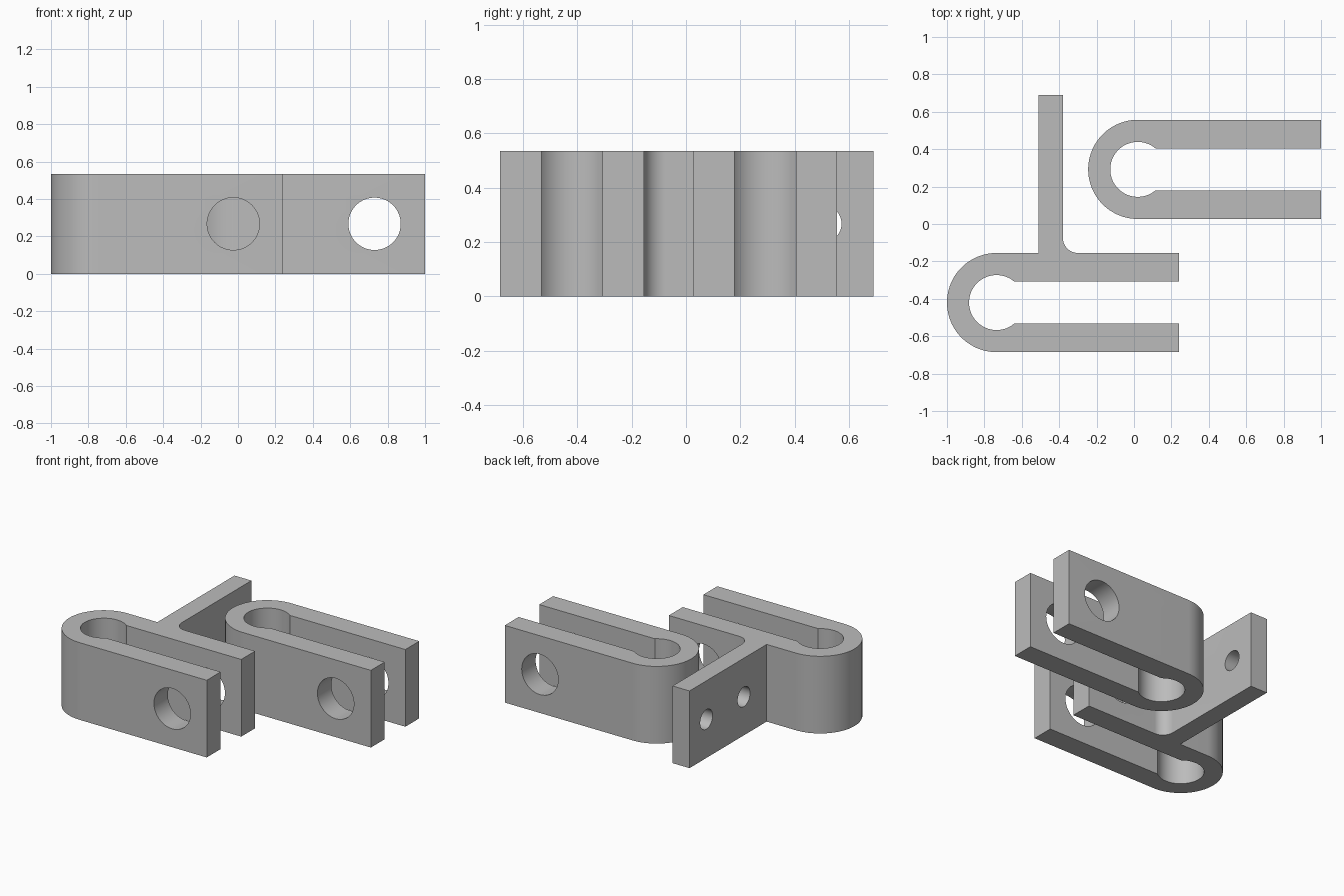
import bpy, bmesh
from math import radians, degrees, asin, cos, sin, pi
from mathutils import Matrix

cube = bpy.data.objects.get("Cube")
if cube:
    bpy.data.objects.remove(cube, do_unlink=True)

HEIGHT = 0.535
OUTER, INNER, SLOT = 0.265, 0.147, 0.113   # bend radii and half slot width

grey = bpy.data.materials.new("light_grey")
grey.use_nodes = True
grey.diffuse_color = (0.5, 0.5, 0.5, 1)
grey.node_tree.nodes["Principled BSDF"].inputs["Base Color"].default_value = (0.5, 0.5, 0.5, 1)


def arc(cx, cy, r, start, end, steps):
    angles = [radians(start + (end - start) * i / steps) for i in range(steps + 1)]
    return [(cx + r * cos(a), cy + r * sin(a)) for a in angles]


def clip_profile(cx, cy, tip, tab=()):
    """U-shaped clip outline with a bulbed slot and an optional tab on its back arm."""
    a = degrees(asin(SLOT / INNER))
    return (arc(cx, cy, OUTER, 270, 90, 48) + list(tab)
            + [(tip, cy + OUTER), (tip, cy + SLOT)]
            + arc(cx, cy, INNER, a, 360 - a, 56)
            + [(tip, cy - SLOT), (tip, cy - OUTER)])


def extrude(name, outline):
    bm = bmesh.new()
    face = bm.faces.new([bm.verts.new((x, y, 0)) for x, y in outline])
    top = bmesh.ops.extrude_face_region(bm, geom=[face])["geom"]
    verts = [v for v in top if isinstance(v, bmesh.types.BMVert)]
    bmesh.ops.translate(bm, verts=verts, vec=(0, 0, HEIGHT))
    bmesh.ops.recalc_face_normals(bm, faces=bm.faces)
    return add_object(name, bm)


def add_object(name, bm):
    mesh = bpy.data.meshes.new(name)
    bm.to_mesh(mesh)
    bm.free()
    mesh.materials.append(grey)
    obj = bpy.data.objects.new(name, mesh)
    bpy.context.collection.objects.link(obj)
    return obj


def drill(obj, x, y, r, axis, depth):
    """Cut a round hole at mid height along the given axis."""
    bm = bmesh.new()
    place = Matrix.Translation((x, y, HEIGHT / 2)) @ Matrix.Rotation(pi / 2, 4, axis)
    bmesh.ops.create_cone(bm, cap_ends=True, segments=64, radius1=r, radius2=r,
                          depth=depth, matrix=place)
    cutter = add_object("hole_cutter", bm)
    cutter.hide_render = True
    mod = obj.modifiers.new("hole", "BOOLEAN")
    mod.operation, mod.solver, mod.object = "DIFFERENCE", "EXACT", cutter
    bpy.context.view_layer.objects.active = obj
    bpy.ops.object.modifier_apply(modifier=mod.name)
    bpy.data.objects.remove(cutter, do_unlink=True)


# Front clip with its mounting plate and one filleted corner
front_y = -0.42
back = front_y + OUTER
plate = [(-0.51, back), (-0.51, 0.69), (-0.38, 0.69)] + arc(-0.30, back + 0.08, 0.08, 180, 270, 16)
front_clip = extrude("front_clip_with_plate", clip_profile(-0.735, front_y, 0.24, plate))
drill(front_clip, -0.025, front_y, 0.14, "X", 0.8)
for y in (0.095, 0.505):
    drill(front_clip, -0.445, y, 0.068, "Y", 0.3)

# Back clip
back_y = 0.292
back_clip = extrude("back_clip", clip_profile(0.02, back_y, 1.0))
drill(back_clip, 0.73, back_y, 0.14, "X", 0.8)

# Smooth the bends, keep the corners crisp
for obj in (front_clip, back_clip):
    bpy.ops.object.select_all(action="DESELECT")
    obj.select_set(True)
    bpy.context.view_layer.objects.active = obj
    bpy.ops.object.shade_smooth_by_angle(angle=radians(30))
